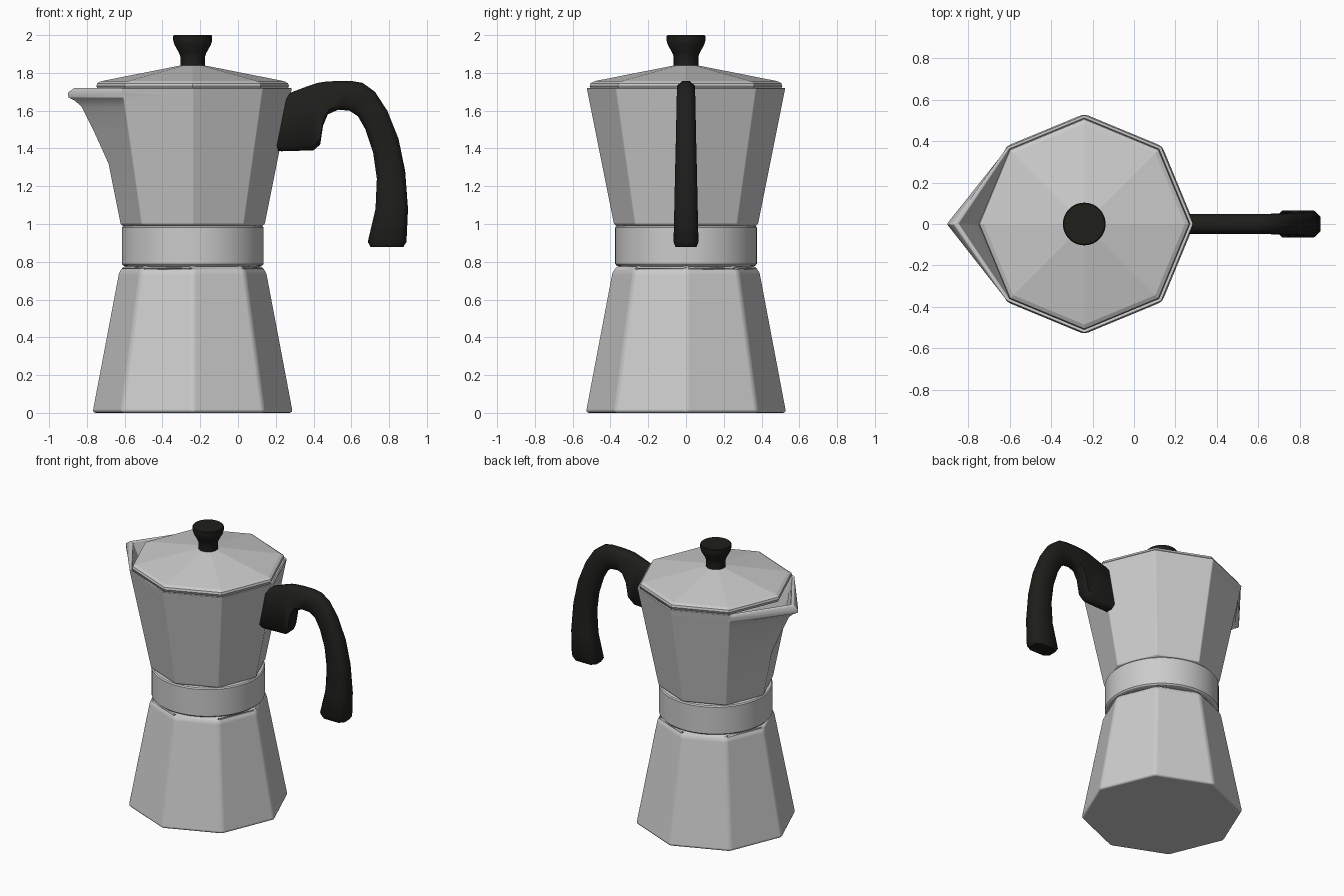
import bpy, bmesh
from math import radians, cos, sin, pi
from mathutils import Vector

if "Cube" in bpy.data.objects:
    bpy.data.objects.remove(bpy.data.objects["Cube"])

CX = -0.24  # axis of the pot

black = bpy.data.materials.new("black_plastic")
black.diffuse_color = (0.013, 0.013, 0.011, 1)
black.use_nodes = True
black.node_tree.nodes["Principled BSDF"].inputs["Base Color"].default_value = black.diffuse_color


def loft(name, rings, mat=None, smooth=30, bevel=0):
    """Skin a list of equal-length point rings and cap both ends."""
    bm = bmesh.new()
    vs = [[bm.verts.new(p) for p in ring] for ring in rings]
    n = len(vs[0])
    for a, b in zip(vs, vs[1:]):
        for i in range(n):
            j = (i + 1) % n
            bm.faces.new((a[i], a[j], b[j], b[i]))
    bm.faces.new(vs[0][::-1])
    bm.faces.new(vs[-1])
    bmesh.ops.recalc_face_normals(bm, faces=bm.faces)
    me = bpy.data.meshes.new(name)
    bm.to_mesh(me)
    bm.free()
    ob = bpy.data.objects.new(name, me)
    bpy.context.collection.objects.link(ob)
    if mat:
        me.materials.append(mat)
    if smooth:
        bpy.ops.object.select_all(action='DESELECT')
        bpy.context.view_layer.objects.active = ob
        ob.select_set(True)
        bpy.ops.object.shade_smooth_by_angle(angle=radians(smooth))
    if bevel:
        m = ob.modifiers.new("bevel", 'BEVEL')
        m.width = bevel
        m.segments = 3
        m.limit_method = 'ANGLE'
        m.angle_limit = radians(30)
        m.harden_normals = bool(smooth)
    return ob


def ring(r, z, n=8, spout=None):
    """Regular ring with a corner on +x; spout moves the -x corner."""
    pts = [Vector((CX + r * cos(2 * pi * i / n), r * sin(2 * pi * i / n), z)) for i in range(n)]
    if spout is not None:
        pts[n // 2].x = spout
    return pts


# Octagonal water chamber
loft("water_chamber", [ring(r, z) for r, z in
     [(0.535, 0), (0.393, 0.75), (0.365, 0.78)]], bevel=0.02)

# Round collar
loft("collar", [ring(r, z, 64) for r, z in
     [(0.35, 0.775), (0.368, 0.78), (0.375, 0.788), (0.375, 0.982), (0.368, 0.99), (0.35, 0.993)]])


# Hollow octagonal jug with the pouring spout at -x
def wall(z):
    return 0.383 + (z - 1.0) * 0.2


outer = [(1.32, None), (1.48, -0.76), (1.62, -0.83), (1.65, -0.862),
         (1.672, -0.903), (1.695, -0.903), (1.72, -0.87)]
inner = [(1.72, -0.845), (1.69, -0.835), (1.62, -0.80), (1.48, -0.735), (1.32, None), (1.05, None)]
jug = [ring(0.36, 0.985), ring(0.383, 1.0)]
jug += [ring(wall(z), z, spout=s) for z, s in outer]
jug += [ring(wall(z) - 0.016, z, spout=s) for z, s in inner]
loft("jug", jug, bevel=0.006)

# Faceted lid
loft("lid", [ring(r, z) for r, z in
     [(0.50, 1.71), (0.51, 1.73), (0.505, 1.745), (0.485, 1.756), (0.06, 1.84)]], smooth=0)

# Lid knob
loft("lid_knob", [ring(r, z, 48) for r, z in
     [(0.065, 1.825), (0.065, 1.885), (0.072, 1.905), (0.097, 1.95), (0.103, 1.972),
      (0.103, 1.995), (0.098, 2.0)]], mat=black)

# Handle: stations of outer x,z / inner x,z / half width
stations = [
    (0.25, 1.68, 0.19, 1.39, 0.048), (0.29, 1.70, 0.23, 1.385, 0.048),
    (0.37, 1.73, 0.40, 1.39, 0.048), (0.42, 1.747, 0.435, 1.42, 0.048),
    (0.46, 1.753, 0.45, 1.52, 0.048), (0.52, 1.757, 0.475, 1.58, 0.048),
    (0.60, 1.757, 0.53, 1.605, 0.048), (0.66, 1.747, 0.59, 1.60, 0.048),
    (0.725, 1.70, 0.635, 1.57, 0.049), (0.79, 1.60, 0.675, 1.50, 0.051),
    (0.85, 1.45, 0.715, 1.38, 0.054), (0.885, 1.28, 0.735, 1.24, 0.058),
    (0.90, 1.08, 0.728, 1.08, 0.062), (0.892, 0.905, 0.687, 0.905, 0.066),
    (0.875, 0.878, 0.702, 0.878, 0.056)]
sections = []
for ox, oz, ix, iz, w in stations:
    o, i = Vector((ox, 0, oz)), Vector((ix, 0, iz))
    d = (i - o).normalized()
    length, c = (i - o).length, 0.028
    half = [(0, w - c), (c, w), (length - c, w), (length, w - c)]
    sections.append([o + d * s + Vector((0, y, 0)) for s, y in half] +
                    [o + d * s - Vector((0, y, 0)) for s, y in half[::-1]])
loft("handle", sections, mat=black, smooth=48)
